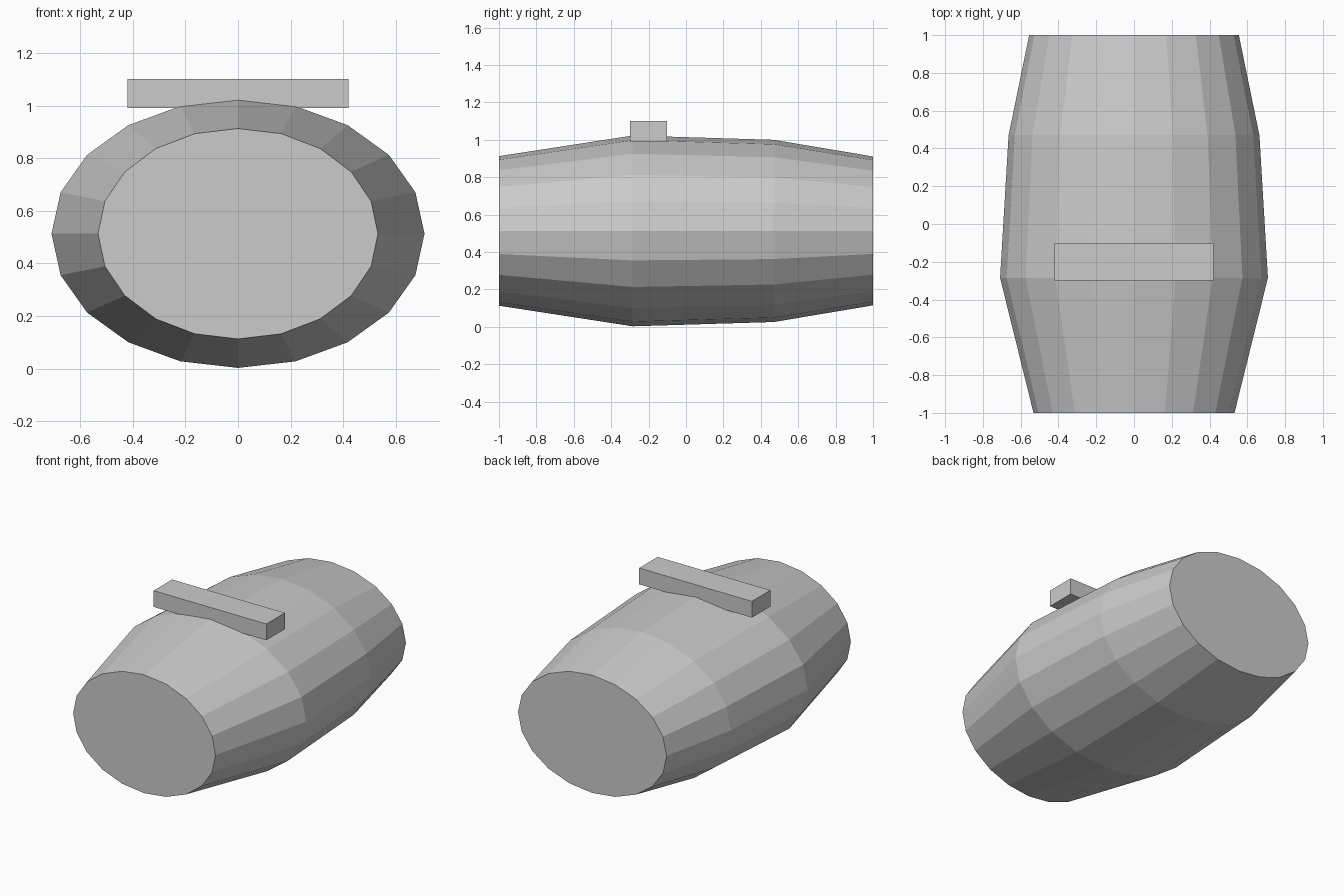
import bpy, bmesh
from math import sin, cos, tau

if "Cube" in bpy.data.objects:
    bpy.data.objects.remove(bpy.data.objects["Cube"])

SIDES = 20
CENTRE_Z = 0.513


def add_object(name, bm):
    bmesh.ops.recalc_face_normals(bm, faces=bm.faces)
    mesh = bpy.data.meshes.new(name)
    bm.to_mesh(mesh)
    bm.free()
    obj = bpy.data.objects.new(name, mesh)
    bpy.context.collection.objects.link(obj)
    return obj


# Barrel body: oval rings (y, half width, half height) lofted front to back
rings = [(-1.0, 0.532, 0.40), (-0.285, 0.709, 0.51),
         (0.47, 0.664, 0.487), (1.0, 0.555, 0.398)]
bm = bmesh.new()
loops = []
for y, rx, rz in rings:
    loops.append([bm.verts.new((rx * cos(tau * i / SIDES), y,
                                CENTRE_Z + rz * sin(tau * i / SIDES)))
                  for i in range(SIDES)])
for a, b in zip(loops, loops[1:]):
    for i in range(SIDES):
        j = (i + 1) % SIDES
        bm.faces.new((a[i], a[j], b[j], b[i]))
# Flat end caps
bm.faces.new(loops[0])
bm.faces.new(loops[-1])
add_object("barrel_body", bm)

# Crossbar resting on top
bm = bmesh.new()
bmesh.ops.create_cube(bm, size=1.0)
bar = add_object("top_crossbar", bm)
bar.scale = (0.842, 0.197, 0.11)
bar.location = (0, -0.2, 1.046)
